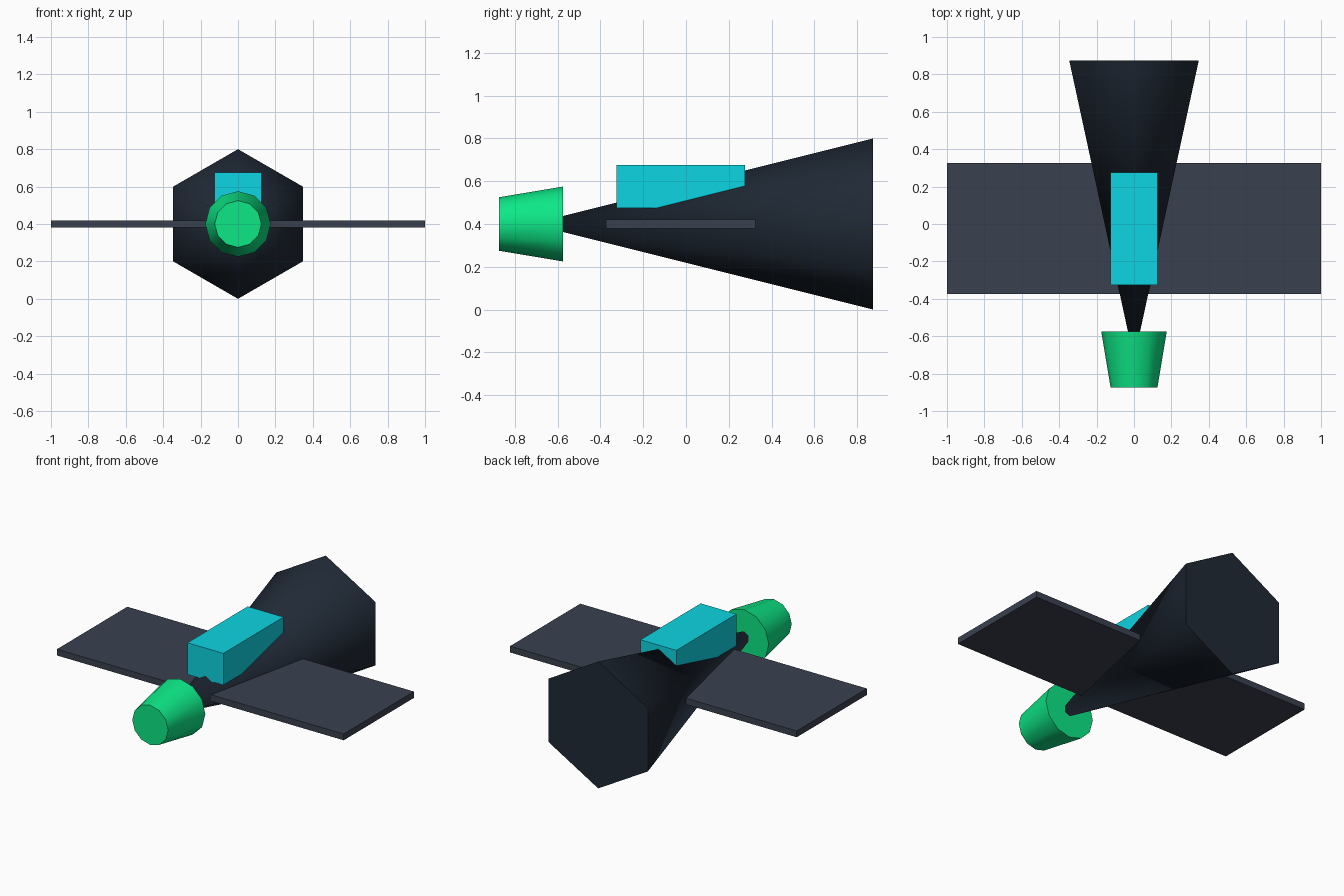
import bpy
from math import radians

if "Cube" in bpy.data.objects:
    bpy.data.objects.remove(bpy.data.objects["Cube"])

AXIS_Z = 0.4  # height of the craft's centreline


def finish(name, color):
    obj = bpy.context.object
    obj.name = obj.data.name = name
    bpy.ops.object.transform_apply(location=False, rotation=True, scale=True)
    mat = bpy.data.materials.new(name + "_paint")
    mat.diffuse_color = (*color, 1)
    mat.use_nodes = True
    mat.node_tree.nodes["Principled BSDF"].inputs["Base Color"].default_value = mat.diffuse_color
    obj.data.materials.append(mat)
    return obj


def cone_along_y(name, sides, r_back, r_front, y_front, y_back, color):
    bpy.ops.mesh.primitive_cone_add(
        vertices=sides, radius1=r_back, radius2=r_front, depth=y_back - y_front,
        location=(0, (y_front + y_back) / 2, AXIS_Z), rotation=(radians(90), 0, 0))
    finish(name, color)
    # round sides, crisp end caps
    bpy.ops.object.shade_smooth_by_angle(angle=radians(65))


def box(name, size, center, color):
    bpy.ops.mesh.primitive_cube_add(size=1, location=center)
    bpy.context.object.scale = size
    finish(name, color)


# Six-sided tapering hull, its point buried in the green drum
cone_along_y("hull", 6, 0.4, 0.0, -0.725, 0.875, (0.014, 0.022, 0.036))

# Twelve-sided drum at the narrow end
cone_along_y("engine", 12, 0.175, 0.125, -0.875, -0.575, (0.004, 0.80, 0.24))

# One thin slab forms both wings
box("wings", (2.0, 0.7, 0.04), (0, -0.025, AXIS_Z), (0.042, 0.053, 0.078))

# Cabin block on top of the hull
box("cockpit", (0.25, 0.6, 0.2), (0, -0.025, 0.575), (0.004, 0.66, 0.76))
